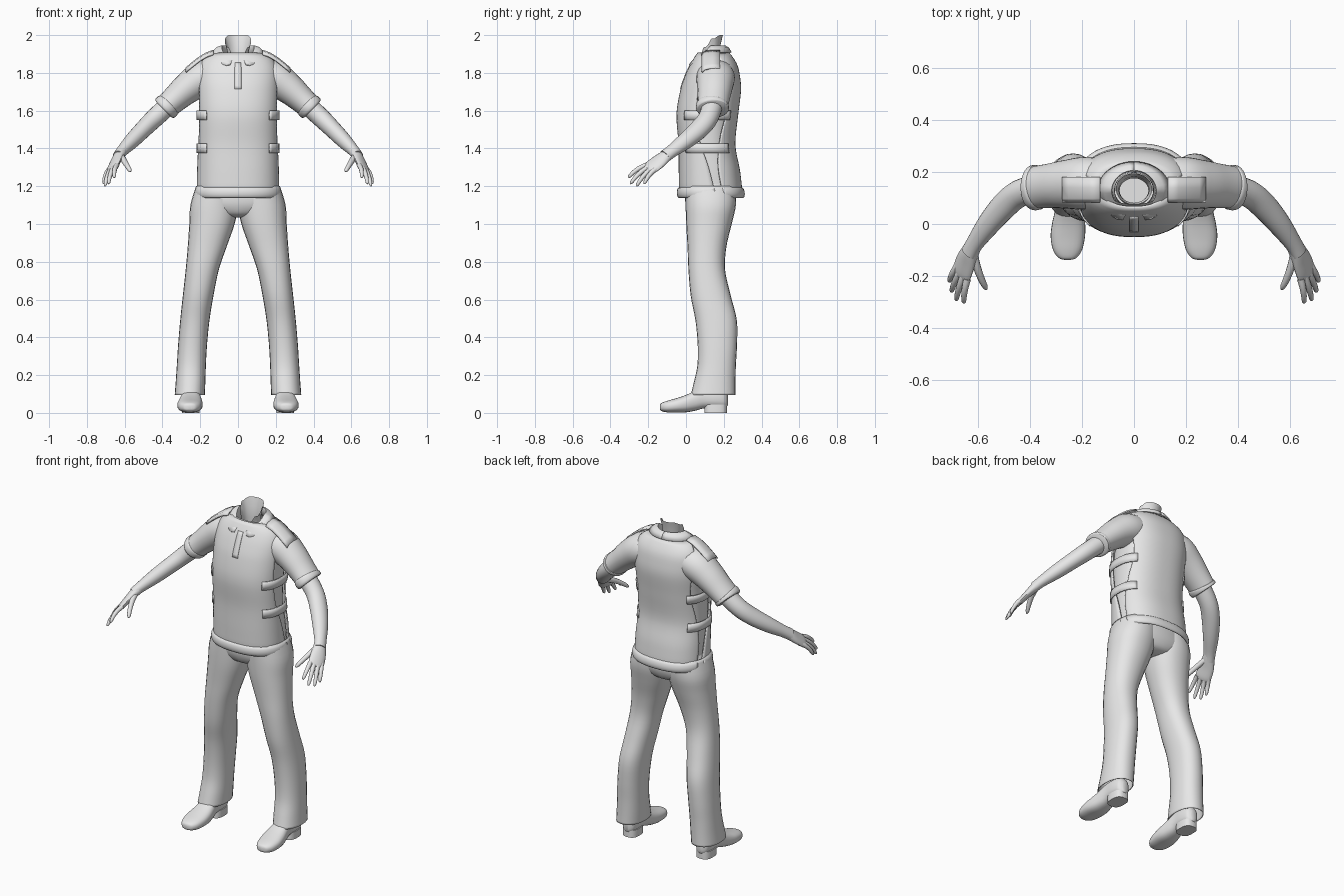
import bpy, bmesh, math
from mathutils import Vector

if "Cube" in bpy.data.objects:
    bpy.data.objects.remove(bpy.data.objects["Cube"])

grey = bpy.data.materials.new("plain grey")
grey.diffuse_color = (0.8, 0.8, 0.8, 1)
grey.use_nodes = True
grey.node_tree.nodes["Principled BSDF"].inputs["Base Color"].default_value = grey.diffuse_color


def grid(name, rows, closed=True, caps=False, mirror=False, thick=0.0):
    """Skin rows of points into one smooth object."""
    bm = bmesh.new()
    vs = [[bm.verts.new(p) for p in r] for r in rows]
    n = len(rows[0])
    for a, b in zip(vs, vs[1:]):
        for i in range(n if closed else n - 1):
            j = (i + 1) % n
            bm.faces.new((a[i], a[j], b[j], b[i]))
    if caps:
        bm.faces.new(vs[0])
        bm.faces.new(vs[-1])
    bmesh.ops.recalc_face_normals(bm, faces=bm.faces)
    me = bpy.data.meshes.new(name)
    bm.to_mesh(me)
    bm.free()
    ob = bpy.data.objects.new(name, me)
    bpy.context.collection.objects.link(ob)
    me.materials.append(grey)
    if thick:
        m = ob.modifiers.new("thickness", 'SOLIDIFY')
        m.thickness, m.offset = thick, 0
    if mirror:
        ob.modifiers.new("mirror", 'MIRROR')
    bpy.ops.object.select_all(action='DESELECT')
    ob.select_set(True)
    bpy.context.view_layer.objects.active = ob
    bpy.ops.object.shade_smooth_by_angle(angle=math.radians(45))
    return ob


def smooth(st, k=4):
    """Catmull-Rom resampling of station tuples."""
    st = [Vector(s) for s in st]
    out = []
    for i in range(len(st) - 1):
        p0, p1, p2, p3 = st[max(i - 1, 0)], st[i], st[i + 1], st[min(i + 2, len(st) - 1)]
        for j in range(k):
            t = j / k
            out.append(p1 + (p2 - p0) * (t / 2) + (p0 * 2 - p1 * 5 + p2 * 4 - p3) * (t * t / 2)
                       + (p1 * 3 - p0 - p2 * 3 + p3) * (t ** 3 / 2))
    return out + [st[-1]]


def power(v, n):
    return math.copysign(abs(v) ** (2 / n), v)


def loft(name, st, side, axis=None, seg=24, n=2.0, k=4, **kw):
    """Stations are (x, y, z, radius along side, other radius)."""
    st = smooth(st, k)
    rows = []
    for i, s in enumerate(st):
        c = Vector(s[:3])
        d = Vector(axis) if axis else Vector(st[min(i + 1, len(st) - 1)][:3]) - Vector(st[max(i - 1, 0)][:3])
        d.normalize()
        u = Vector(side)
        u = (u - d * u.dot(d)).normalized()
        w = d.cross(u)
        rows.append([c + u * s[3] * power(math.cos(a), n) + w * s[4] * power(math.sin(a), n)
                     for a in (math.tau * q / seg for q in range(seg))])
    return grid(name, rows, **kw)


# Torso profile: height, half width, front y, back y
N = 2.4
BODY = smooth([(1.14, .215, -.032, .297), (1.28, .212, -.034, .282), (1.42, .208, -.035, .257),
               (1.58, .21, -.046, .272), (1.71, .214, -.025, .287), (1.79, .212, .002, .28),
               (1.84, .2, .025, .268), (1.88, .172, .048, .245), (1.905, .12, .065, .225)], 5)


def body(z):
    for a, b in zip(BODY, BODY[1:]):
        if z <= b[0]:
            return a.lerp(b, max(0, (z - a[0]) / (b[0] - a[0])))
    return BODY[-1]


def on_body(z, t, off=0.0):
    _, rx, f, b = body(z)
    return Vector(((rx + off) * power(math.cos(t), N),
                   (f + b) / 2 - ((b - f) / 2 + off) * power(math.sin(t), N), z))


def edge_angle(z, y):
    _, rx, f, b = body(z)
    s = max(-.98, min(.98, ((f + b) / 2 - y) / ((b - f) / 2)))
    return math.asin(math.copysign(abs(s) ** (N / 2), s))


def lerp_table(tab, z):
    for (z0, y0), (z1, y1) in zip(tab, tab[1:]):
        if z <= z1:
            return y0 + (y1 - y0) * max(0, (z - z0) / (z1 - z0))
    return tab[-1][1]


# Shirt under the vest
grid("shirt_body", [[on_body(1.16 + .745 * i / 40, math.tau * j / 40, -.012) for j in range(40)]
                    for i in range(41)])

# Vest front and back, with a rolled hem and open sides
front_edge = smooth([(1.14, .16), (1.3, .12), (1.45, .07), (1.6, .055), (1.75, .075), (1.85, .12), (1.905, .155)])
back_edge = smooth([(1.14, .2), (1.3, .17), (1.45, .18), (1.6, .215), (1.75, .215), (1.85, .19), (1.905, .155)])
heights = [1.14, 1.147, 1.157, 1.168, 1.18, 1.187, 1.192] + [1.2 + .705 * i / 36 for i in range(37)]


def hem(z):
    u = (z - 1.165) / .026
    return .012 * math.sqrt(max(0, 1 - u * u))


for name, table, front in (("vest_front", front_edge, True), ("vest_back", back_edge, False)):
    rows = []
    for z in heights:
        a = edge_angle(z, lerp_table(table, z))
        b = (math.pi if front else -math.pi) - a
        rows.append([on_body(z, a + (b - a) * j / 32, hem(z)) for j in range(33)])
    grid(name, rows, closed=False, thick=.009)

# Side straps and chest placket
for z in (1.4, 1.575):
    grid("side_strap", [[on_body(z + dz, -.75 + 1.5 * j / 14, .007) for j in range(15)]
                        for dz in (-.025, 0, .025)], closed=False, mirror=True, thick=.007)
grid("chest_placket", [[on_body(1.715 + .14 * i / 8, math.pi / 2 + .05 * j, .005) for j in (-1, 0, 1)]
                       for i in range(9)], closed=False, thick=.005)

# Collar folded around the neck, open at the front
base, fold, outer = [], [], []
for i in range(41):
    u = -1 + 2 * i / 40
    a = math.radians(8) * (1 if u >= 0 else -1) + u * math.radians(172)
    s, c = math.sin(a), math.cos(a)
    h = (1 - c) / 2
    tip = max(0, 1 - abs(abs(a) - .5) / .45)
    base.append((.078 * s, .13 - .07 * c, 1.835 + .07 * h))
    fold.append((.088 * s, .128 - .08 * c, 1.862 + .08 * min(1, h * 1.9)))
    outer.append(((.137 + .012 * tip) * s, .13 - (.108 + .015 * tip) * c,
                  1.853 + .055 * min(1, h * 1.9) - .022 * tip))
mid = [tuple((p + q) / 2 + (.008 if k == 2 else 0) for k, (p, q) in enumerate(zip(f, o)))
       for f, o in zip(fold, outer)]
gap = 20
for part, sl in (("collar_right", slice(0, gap)), ("collar_left", slice(gap + 1, 41))):
    grid(part, [base[sl], fold[sl], mid[sl], outer[sl]], closed=False, thick=.008)
# Collar stand joining both halves at the back
grid("collar_stand", [[(r * math.sin(q), .13 - r * .93 * math.cos(q), z + .06 * (1 - math.cos(q)) / 2)
                       for q in (math.tau * j / 32 for j in range(32))]
                      for r, z in ((.12, 1.835), (.08, 1.848), (.075, 1.865))])

# Neck stump with a ragged open rim
neck = []
for f in (0, .35, .7, 1):
    row = []
    for j in range(24):
        a = math.tau * j / 24
        top = min(2.0, 1.945 + .055 * math.sin(a) + .03 * abs(math.cos(a)) + (.008 if j % 3 == 0 else -.006))
        r = .064 - .012 * math.sin(math.pi * f) + .006 * f
        row.append((r * math.cos(a), .125 + .01 * f + r * .86 * math.sin(a), 1.82 + (top - 1.82) * f))
    neck.append(row)
grid("neck", neck)

# Sleeves with a turned cuff
Y = (0, 1, 0)
loft("sleeve", [(.08, .158, 1.79, .085, .075), (.18, .157, 1.775, .1, .092), (.26, .153, 1.725, .092, .082),
                (.33, .147, 1.665, .083, .07), (.385, .14, 1.615, .08, .063)], Y, mirror=True, thick=.004)
loft("sleeve_cuff", [(.367, .142, 1.632, .081, .065), (.373, .141, 1.626, .087, .071),
                     (.387, .14, 1.612, .087, .07), (.392, .14, 1.607, .079, .062)], Y, mirror=True, caps=True)

# Shoulder tabs
grid("shoulder_tab", [[(x, y, z + dz) for y, dz in ((.085, -.014), (.1, 0), (.14, .006), (.18, .004))]
                      for x, z in ((.13, 1.912), (.17, 1.897), (.21, 1.872), (.25, 1.84), (.275, 1.818))],
     closed=False, mirror=True, thick=.009)

# Bare arms
loft("forearm", [(.35, .145, 1.645, .055, .052), (.44, .118, 1.562, .053, .05), (.5, .07, 1.503, .053, .046),
                 (.56, 0, 1.442, .046, .041), (.612, -.072, 1.388, .036, .031), (.635, -.11, 1.36, .036, .028)],
     Y, mirror=True, caps=True)

# Hands: palm, four fingers and a thumb
spread = Vector((.53, .8, -.27)).normalized()
loft("palm", [(.612, -.075, 1.386, .03, .028), (.632, -.11, 1.358, .038, .026), (.648, -.145, 1.33, .046, .021),
              (.662, -.185, 1.3, .047, .017), (.668, -.202, 1.287, .04, .012)], spread, seg=16,
     mirror=True, caps=True)
tips = ((.655, -.305, 1.245), (.685, -.295, 1.212), (.704, -.262, 1.2), (.712, -.222, 1.212))
fingers = [("finger", Vector((.66, -.185, 1.302)) + spread * (-.034 + .023 * i), Vector(t), .0115)
           for i, t in enumerate(tips)]
fingers.append(("thumb", Vector((.618, -.115, 1.36)), Vector((.568, -.252, 1.277)), .014))
for name, a, b, r in fingers:
    bend = Vector((.005, -.004, .008))
    pts = [a.lerp(b, f) + bend * math.sin(math.pi * f) for f in (0, .35, .7, .92, 1)]
    loft(name, [(*p, r * q, r * q) for p, q in zip(pts, (1.2, 1.1, .95, .75, .25))], spread, seg=10, k=2,
         mirror=True, caps=True)

# Trousers: hips and flared legs (height, inner x, outer x, front y, back y)
X, UP = (1, 0, 0), (0, 0, 1)
loft("trouser_hips", [(0, .13, 1.22, .2, .13), (0, .13, 1.14, .228, .135), (0, .13, 1.09, .215, .128),
                      (0, .13, 1.05, .13, .105), (0, .13, 1.035, .06, .06)], X, UP, n=2.3, caps=True)
legs = [(1.2, .0, .22, 0, .26), (1.1, .0, .25, 0, .262), (1.0, .02, .256, .003, .24), (.88, .062, .264, .01, .212),
        (.757, .104, .275, .015, .205), (.62, .132, .29, .027, .235), (.49, .153, .304, .052, .267),
        (.36, .166, .315, .064, .268), (.25, .172, .322, .062, .262), (.16, .175, .328, .043, .26),
        (.095, .178, .333, .027, .26)]
loft("trouser_leg", [((i + o) / 2, (f + b) / 2, z, (o - i) / 2, (b - f) / 2) for z, i, o, f, b in legs],
     X, UP, n=2.25, mirror=True, thick=.004)

# Shoes: upper with raised arch, plus heel (y, centre x, half width, bottom z, top z)
shoe = [(-.138, .256, .012, .02, .04), (-.13, .256, .035, .01, .052), (-.1, .256, .056, .003, .064),
        (-.05, .255, .066, .002, .078), (0, .252, .064, .003, .095), (.05, .25, .055, .012, .118),
        (.1, .25, .047, .025, .14), (.16, .25, .047, .026, .14), (.205, .25, .038, .026, .13),
        (.222, .25, .015, .04, .1)]
loft("shoe", [(x, y, (b + t) / 2, r, (t - b) / 2) for y, x, r, b, t in shoe], X, (0, 1, 0), n=2.5,
     mirror=True, caps=True)
loft("shoe_heel", [(.25, .157, 0, .046, .06), (.25, .157, .02, .046, .06), (.25, .157, .045, .045, .06)],
     X, UP, n=2.8, k=1, mirror=True, caps=True)
